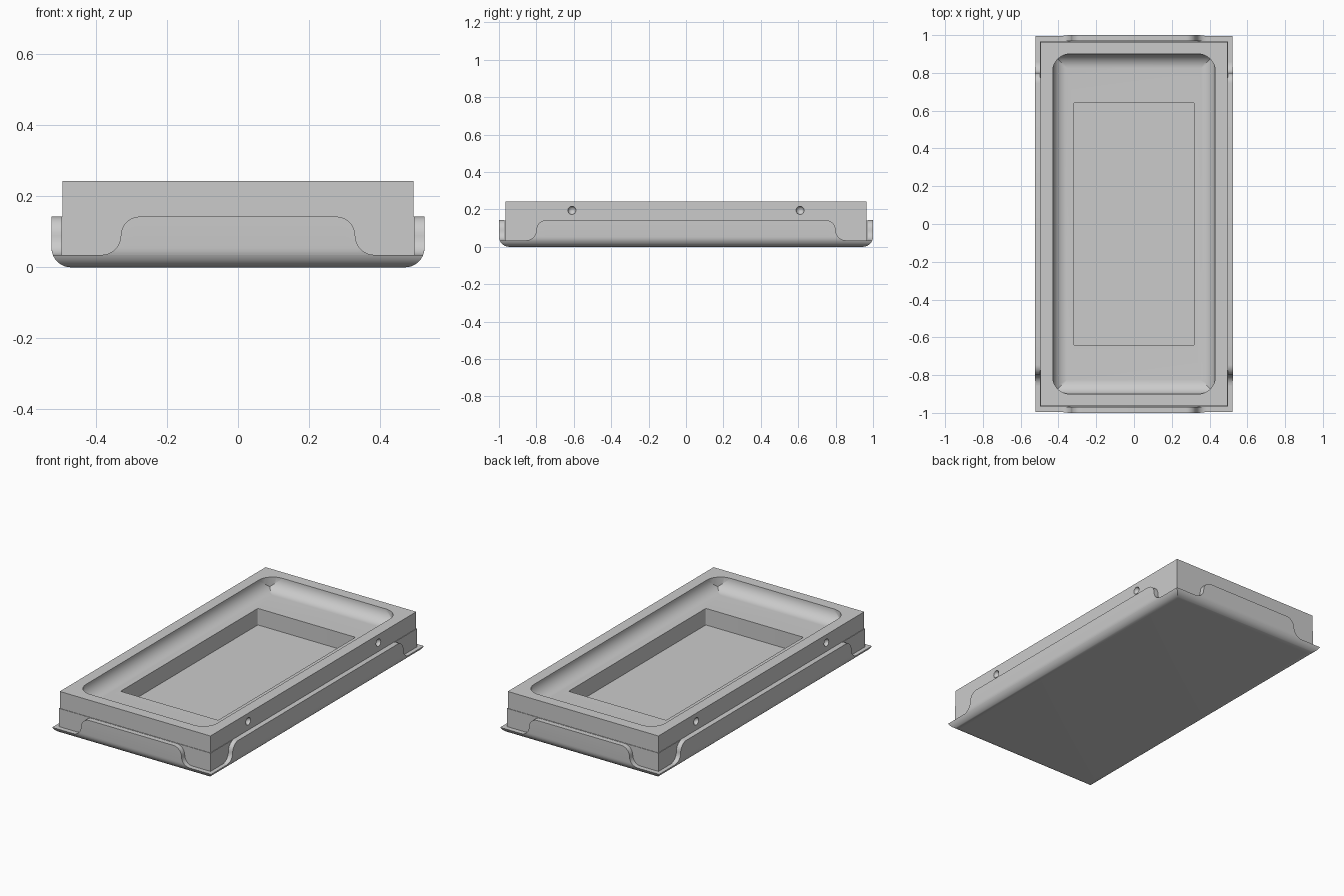
import bpy, bmesh
from math import sin, cos, pi, sqrt
from mathutils import Matrix

cube = bpy.data.objects.get("Cube")
if cube:
    bpy.data.objects.remove(cube, do_unlink=True)

# One grey colour for everything
GREY = (0.6, 0.6, 0.6, 1)
grey = bpy.data.materials.new("plain_grey")
grey.use_nodes = True
grey.diffuse_color = GREY
grey.node_tree.nodes["Principled BSDF"].inputs["Base Color"].default_value = GREY

HX, HY = 0.525, 1.0      # outer half size of the tray
WALL = 0.03              # flap thickness
LIP, FLAP_TOP = 0.035, 0.143
ROUND = 0.055            # radius of the tray's lower edge


def finish(name, bm):
    bmesh.ops.remove_doubles(bm, verts=bm.verts, dist=1e-5)
    bmesh.ops.recalc_face_normals(bm, faces=bm.faces)
    mesh = bpy.data.meshes.new(name)
    bm.to_mesh(mesh)
    bm.free()
    mesh.materials.append(grey)
    obj = bpy.data.objects.new(name, mesh)
    bpy.context.collection.objects.link(obj)
    return obj


def smooth(obj):
    bpy.ops.object.select_all(action='DESELECT')
    obj.select_set(True)
    bpy.context.view_layer.objects.active = obj
    bpy.ops.object.shade_smooth_by_angle(angle=pi / 6)


def skin(bm, rings):
    """Join closed rings of equal length and cap both ends."""
    rings = [[bm.verts.new(p) for p in ring] for ring in rings]
    n = len(rings[0])
    for a, b in zip(rings, rings[1:]):
        for i in range(n):
            j = (i + 1) % n
            bm.faces.new((a[i], a[j], b[j], b[i]))
    bm.faces.new(rings[0])
    bm.faces.new(rings[-1])


def rounded_rect(hx, hy, z, r=0.0, steps=8):
    points = []
    for k, (sx, sy) in enumerate(((1, 1), (-1, 1), (-1, -1), (1, -1))):
        for i in range(steps + 1):
            a = (k + i / steps) * pi / 2
            points.append((sx * (hx - r) + r * cos(a), sy * (hy - r) + r * sin(a), z))
    return points


def inset(z):
    """How far the rounded lower edge pulls in at a height."""
    d = max(ROUND - z, 0)
    return ROUND - sqrt(ROUND ** 2 - d ** 2)


# Tray floor with a rounded lower edge
bm = bmesh.new()
levels = [ROUND * (1 - cos(i / 10 * pi / 2)) for i in range(11)]
levels = [z for z in levels if z < LIP - 0.003] + [LIP]
skin(bm, [rounded_rect(HX - inset(z), HY - inset(z), z) for z in levels])
smooth(finish("tray_floor", bm))


# Raised wall flaps with S-shaped ends
def flap(name, reach, middle, turn):
    r = (FLAP_TOP - LIP) / 2
    arcs = [i / 8 * pi / 2 for i in range(9)]
    end = [(middle + r * (1 - sin(a)), LIP + r * (1 - cos(a))) for a in arcs]
    end += [(middle - r * (1 - cos(a)), LIP + r + r * sin(a)) for a in arcs[1:]]
    outline = [(-s, t) for s, t in end] + [(s, t) for s, t in reversed(end)]
    rings = []
    for s, top in outline:
        heights = [min(z, top) for z in (LIP, 0.04, 0.045, ROUND, FLAP_TOP)]
        ring = [(reach - WALL, s, LIP), (reach - WALL, s, top)]
        ring += [(reach - inset(z), s, z) for z in reversed(heights)]
        rings.append(ring)
    bm = bmesh.new()
    skin(bm, rings)
    bmesh.ops.transform(bm, matrix=Matrix.Rotation(turn, 4, 'Z'), verts=bm.verts)
    bmesh.ops.dissolve_degenerate(bm, dist=1e-5, edges=bm.edges)
    smooth(finish(name, bm))


flap("left_flap", HX, 0.80, 0)
flap("right_flap", HX, 0.80, pi)
flap("back_flap", HY, 0.33, pi / 2)
flap("front_flap", HY, 0.33, -pi / 2)

# Main block with a coved recess and a deeper rectangular pocket
TOP, SHELF, POCKET = 0.243, 0.168, 0.07
COVE = TOP - SHELF
bx, by = HX - WALL, HY - WALL - 0.005
rx, ry, rr = 0.43, 0.90, 0.09


def cove_ring(t):
    """Recess outline moved in by t, dropped onto the hollow curve of the sides."""
    ring = []
    for x, y, _ in rounded_rect(rx - t, ry - t, 0, rr * (1 - t / COVE)):
        d = min(rx - abs(x), ry - abs(y), COVE)
        ring.append((x, y, TOP - sqrt(max(COVE ** 2 - (COVE - d) ** 2, 0))))
    return ring


bm = bmesh.new()
rings = [rounded_rect(bx + 0.002, by + 0.002, 0.03),
         rounded_rect(bx + 0.002, by + 0.002, FLAP_TOP),
         rounded_rect(bx - 0.001, by - 0.001, FLAP_TOP),
         rounded_rect(bx - 0.001, by - 0.001, TOP),
         rounded_rect(rx, ry, TOP, rr)]
rings += [cove_ring(COVE * (1 - cos(i / 10 * pi / 2))) for i in range(11)]
rings += [rounded_rect(0.32, 0.643, z, 0.008) for z in (SHELF, POCKET)]
skin(bm, rings)
block = finish("main_block", bm)

# Round dimples in the long sides
bm = bmesh.new()
for sx in (-1, 1):
    for sy in (-1, 1):
        bmesh.ops.create_uvsphere(bm, u_segments=24, v_segments=12, radius=0.022,
                                  matrix=Matrix.Translation((sx * bx, sy * 0.61, 0.195)))
cutter = finish("dimple_cutter", bm)
cutter.hide_render = True
bpy.context.view_layer.objects.active = block
cut = block.modifiers.new("dimples", 'BOOLEAN')
cut.operation, cut.solver, cut.object = 'DIFFERENCE', 'EXACT', cutter
bpy.ops.object.modifier_apply(modifier=cut.name)
bpy.data.objects.remove(cutter, do_unlink=True)
smooth(block)
